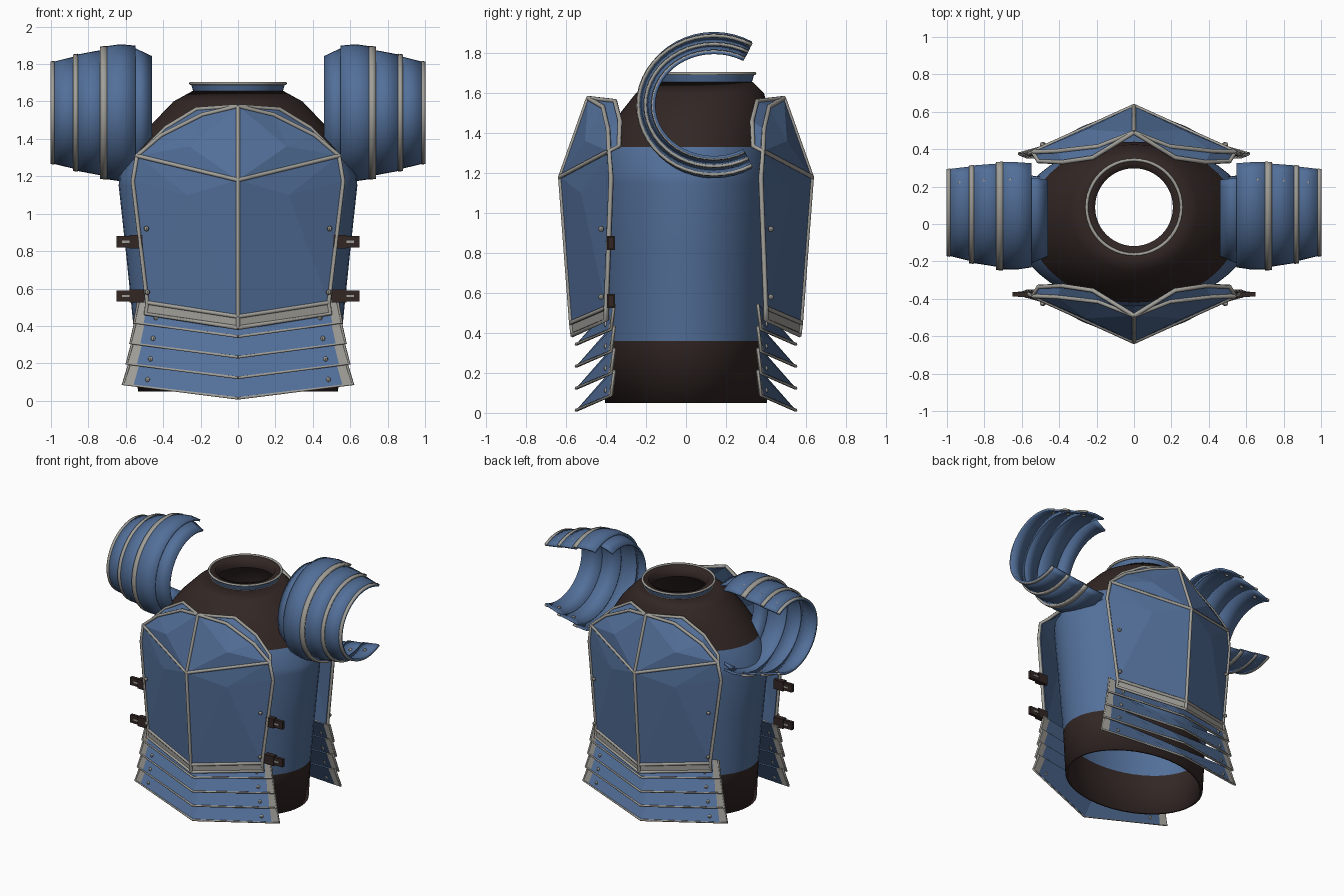
import bpy, bmesh, math
from mathutils import Matrix, Vector

cube = bpy.data.objects.get("Cube")
if cube:
    bpy.data.objects.remove(cube)


def material(name, rgb):
    m = bpy.data.materials.new(name)
    m.use_nodes = True
    m.diffuse_color = (*rgb, 1)
    m.node_tree.nodes["Principled BSDF"].inputs["Base Color"].default_value = (*rgb, 1)
    return m


BLUE = material("blue_plate", (0.085, 0.16, 0.32))
BROWN = material("dark_leather", (0.032, 0.02, 0.018))
STEEL = material("grey_trim", (0.36, 0.35, 0.32))


def finish(ob, mirror="", thick=0):
    bpy.context.scene.collection.objects.link(ob)
    if mirror:
        mod = ob.modifiers.new("mirror", "MIRROR")
        mod.use_axis = ["X" in mirror, "Y" in mirror, False]
    if thick:
        mod = ob.modifiers.new("thickness", "SOLIDIFY")
        mod.thickness = thick
        mod.offset = -1
    return ob


def mesh(name, verts, faces, mats, rule=None, smooth=False, **kw):
    me = bpy.data.meshes.new(name)
    me.from_pydata(verts, [], faces)
    for m in mats:
        me.materials.append(m)
    for p in me.polygons:
        p.use_smooth = smooth
        if rule:
            p.material_index = rule(p)
    return finish(bpy.data.objects.new(name, me), **kw)


def piping(name, paths, radius, mirror="XY", cyclic=False):
    cu = bpy.data.curves.new(name, "CURVE")
    cu.dimensions = "3D"
    cu.bevel_depth = radius
    cu.bevel_resolution = 1
    cu.use_fill_caps = True
    for path in paths:
        sp = cu.splines.new("POLY")
        sp.points.add(len(path) - 1)
        sp.use_cyclic_u = cyclic
        for pt, co in zip(sp.points, path):
            pt.co = (*co, 1)
    cu.materials.append(STEEL)
    return finish(bpy.data.objects.new(name, cu), mirror)


def grid_faces(rows, cols, closed):
    return [(r * cols + c, r * cols + (c + 1) % cols,
             (r + 1) * cols + (c + 1) % cols, (r + 1) * cols + c)
            for r in range(rows - 1) for c in range(cols if closed else cols - 1)]


def ring(z, rx, ry, cy, n=48):
    return [(rx * math.cos(math.tau * i / n), cy + ry * math.sin(math.tau * i / n), z)
            for i in range(n)]


def tube(name, rings, mats, rule=None, **kw):
    verts = [v for r in rings for v in ring(*r)]
    return mesh(name, verts, grid_faces(len(rings), 48, True), mats, rule, True, **kw)


def rivets(name, spots, mirror):
    bm = bmesh.new()
    for s in spots:
        bmesh.ops.create_uvsphere(bm, u_segments=8, v_segments=6, radius=0.014,
                                  matrix=Matrix.Translation(s))
    me = bpy.data.meshes.new(name)
    bm.to_mesh(me)
    bm.free()
    me.materials.append(STEEL)
    finish(bpy.data.objects.new(name, me), mirror)


# Padded body: leather skirt, blue torso, leather shoulders
tube("body", [(0.05, .535, .405, 0), (0.36, .555, .41, 0), (0.8, .6, .425, 0),
              (1.15, .638, .44, 0), (1.2, .635, .44, 0), (1.33, .565, .43, .01),
              (1.48, .46, .385, .04), (1.6, .345, .32, .07), (1.655, .245, .245, .09)],
     [BLUE, BROWN], lambda p: 0 if 0.36 < p.center.z < 1.33 else 1, thick=0.02)

# Collar with trimmed edges
tube("collar", [(1.64, .235, .235, .09), (1.695, .252, .252, .09)], [BLUE])
tube("collar_lining", [(1.697, .252, .252, .09), (1.697, .208, .208, .09),
                       (1.62, .208, .208, .09)], [BROWN])
piping("collar_trim", [ring(1.697, .253, .253, .09), ring(1.648, .238, .238, .09)],
       0.009, "", True)

# Chest and back plates: one half, mirrored across both axes
V = {"top": (0, -.49, 1.575), "mid": (0, -.63, 1.18), "low": (0, -.575, .45),
     "tip": (0, -.568, .39), "rim1": (.19, -.415, 1.53), "rim2": (.41, -.39, 1.42),
     "out1": (.22, -.355, 1.56), "out2": (.385, -.33, 1.46), "out3": (.51, -.335, 1.335),
     "wing": (.54, -.385, 1.31), "side": (.563, -.375, 1.175), "hem": (.485, -.40, .525),
     "corner": (.495, -.40, .465), "up": (.26, -.505, 1.36), "down": (.27, -.525, 1.1)}
KEYS = list(V)
FACES = ["top mid up", "mid wing up", "wing rim2 up", "rim2 rim1 up", "rim1 top up",
         "top rim1 out1", "rim1 rim2 out2 out1", "rim2 wing out3 out2",
         "mid low down", "low hem down", "hem side down", "side wing down",
         "wing mid down", "low tip corner hem"]
mesh("chest_and_back_plates", list(V.values()),
     [[KEYS.index(k) for k in f.split()] for f in FACES], [BLUE, STEEL],
     lambda p: int(p.index == len(FACES) - 1), mirror="XY", thick=0.015)
PATHS = ["top mid low tip", "mid wing", "top rim1 rim2 wing", "low hem",
         "top out1 out2 out3 wing side hem corner tip"]
piping("plate_trim", [[V[k] for k in p.split()] for p in PATHS], 0.012)
rivets("plate_rivets", [(.49, -.425, .92), (.485, -.425, .58)], "XY")

# Side straps on the chest plate, each with a small metal tongue
for z in (0.85, 0.56):
    for name, x0, x1, dy, h, mat in (("strap", .5, .65, .012, .03, BROWN),
                                     ("strap_keeper", .5, .58, .02, .036, BROWN),
                                     ("strap_tongue", .58, .62, .015, .006, STEEL)):
        bm = bmesh.new()
        bmesh.ops.create_cube(bm, size=1, matrix=Matrix.Translation(((x0 + x1) / 2, -.375, z))
                              @ Matrix.Diagonal((x1 - x0, dy * 2, h * 2, 1)))
        me = bpy.data.meshes.new(name)
        bm.to_mesh(me)
        bm.free()
        me.materials.append(mat)
        finish(bpy.data.objects.new(name, me), "X")

# Waist lames: four overlapping V-shaped plates, front and back
for i in range(4):
    z = 0.013 + 0.11 * i
    tip, end = Vector((0, -.55, z)), Vector((.615 - .02 * i, -.375, z + .075))
    crest, heel = Vector((0, -.41, z + .16)), Vector((.575 - .015 * i, -.36, z + .2))
    low, high = tip.lerp(end, .91), crest.lerp(heel, .91)
    mesh("waist_lame", [tip, low, end, crest, high, heel], [(0, 1, 4, 3), (1, 2, 5, 4)],
         [BLUE, STEEL], lambda p: p.index, mirror="XY", thick=0.01)
    piping("waist_lame_trim", [[tip, end, heel]], 0.008)
    rivets("waist_rivet", [tip.lerp(end, .8).lerp(crest.lerp(heel, .8), .3)], "XY")


# Shoulder guards: open-backed arcs of overlapping lames
def arc_point(x, ry, rz, a):
    return (x, .14 + ry * math.cos(math.radians(a)), 1.54 + rz * math.sin(math.radians(a)))


def shoulder(name, rows, a0, a1, mat, n=33):
    verts = [arc_point(*r, a0 + (a1 - a0) * i / (n - 1)) for r in rows for i in range(n)]
    faces = [f[::-1] for f in grid_faces(len(rows), n, False)]
    mesh(name, verts, faces, [mat], smooth=True, mirror="X", thick=0.014)


shoulder("shoulder_inner_lame", [(.465, .30, .29), (.56, .34, .335)], 72, 290, BLUE)
shoulder("shoulder_main_lame", [(.55, .358, .345), (.63, .37, .352), (.73, .37, .338)],
         60, 300, BLUE)
shoulder("shoulder_middle_lame", [(.71, .358, .325), (.87, .333, .295)], 60, 300, BLUE)
shoulder("shoulder_outer_lame", [(.85, .33, .292), (1.0, .293, .255)], 60, 300, BLUE)
for x0, x1, ry, rz in ((.7, .735, .376, .344), (.855, .88, .34, .302), (.98, 1.0, .302, .264)):
    shoulder("shoulder_trim", [(x0, ry, rz), (x1, ry - .004, rz - .004)], 60, 300, STEEL)
rivets("shoulder_rivets", [arc_point(x, ry, rz, a) for a in (75, 285)
                           for x, ry, rz in ((.66, .37, .35), (.8, .346, .31), (.93, .312, .274))],
       "X")
